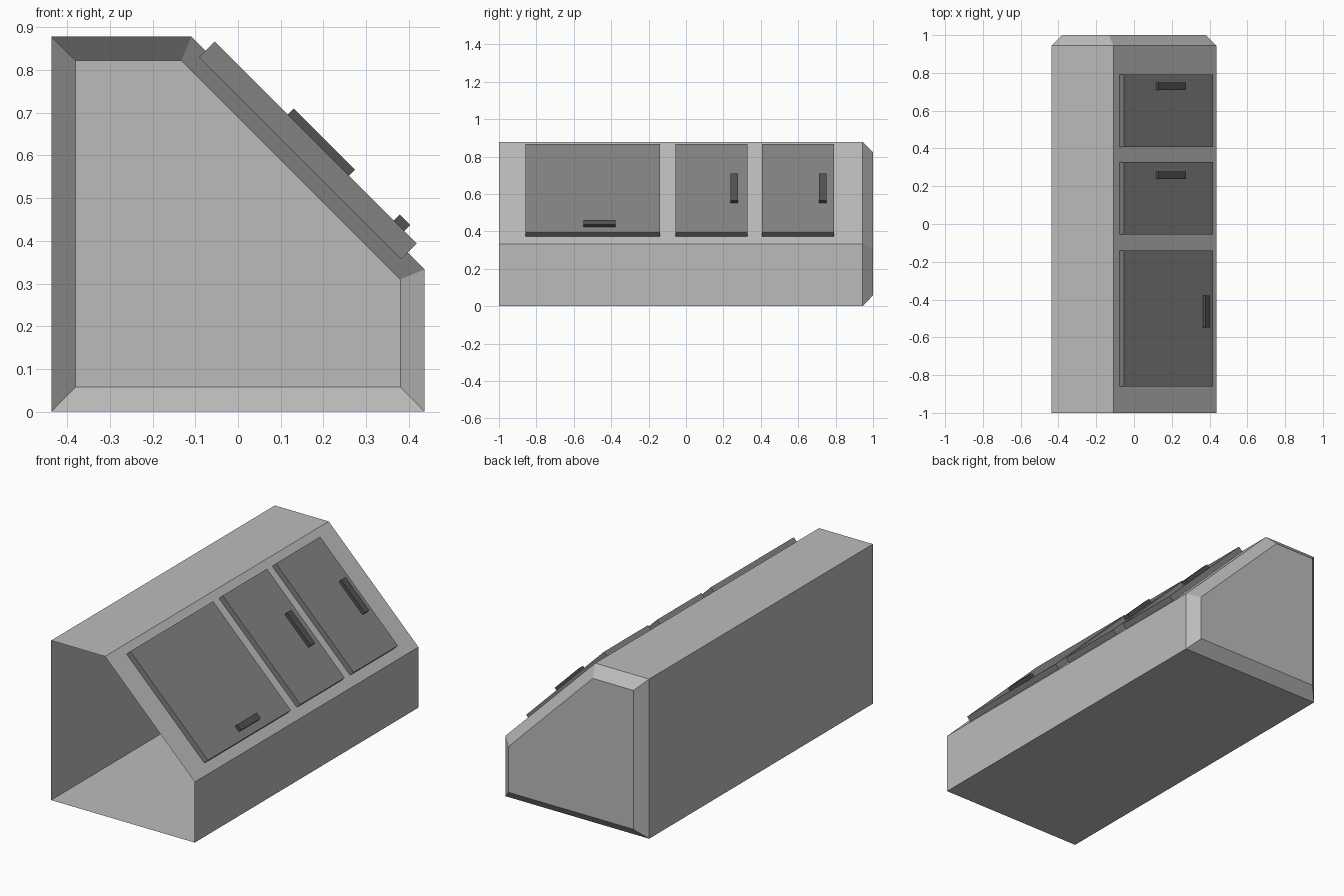
import bpy, bmesh
from mathutils import Vector

if "Cube" in bpy.data.objects:
    bpy.data.objects.remove(bpy.data.objects["Cube"])


def material(name, v):
    m = bpy.data.materials.new(name)
    m.diffuse_color = (v, v, v, 1)
    m.use_nodes = True
    m.node_tree.nodes["Principled BSDF"].inputs["Base Color"].default_value = m.diffuse_color
    return m


BODY = material("light grey", 0.5)
DOOR = material("mid grey", 0.225)
HANDLE = material("dark grey", 0.085)


def make(name, verts, faces, mat):
    bm = bmesh.new()
    vs = [bm.verts.new(v) for v in verts]
    for f in faces:
        bm.faces.new([vs[i] for i in f])
    me = bpy.data.meshes.new(name)
    bm.to_mesh(me)
    bm.free()
    me.materials.append(mat)
    ob = bpy.data.objects.new(name, me)
    bpy.context.collection.objects.link(ob)
    return ob


# Open-fronted shell: sloped profile, swept back, with a chamfered closed rear
outer = [(-0.437, 0), (0.437, 0), (0.437, 0.333), (-0.109, 0.878), (-0.437, 0.878)]
inner = [(-0.38, 0.058), (0.38, 0.058), (0.38, 0.31), (-0.133, 0.822), (-0.38, 0.822)]
rings = [(outer, -1.0), (outer, 0.944), (inner, 1.0)]
verts = [(x, y, z) for prof, y in rings for x, z in prof]
faces = []
for r in range(2):
    for i in range(5):
        j = (i + 1) % 5
        faces.append((r * 5 + i, r * 5 + 5 + i, r * 5 + 5 + j, r * 5 + j))
faces.append((14, 13, 12, 11, 10))
make("cabinet_shell", verts, faces, BODY)


# Box lying on the 45 degree slope: d = x - z (down the slope), s = x + z (outward)
def slope_box(name, d, y, s, mat):
    pts = [Vector(((b + a) / 2, c, (b - a) / 2)) for a in d for c in y for b in s]
    quads = [(0, 1, 3, 2), (4, 6, 7, 5), (0, 4, 5, 1),
             (2, 3, 7, 6), (0, 2, 6, 4), (1, 5, 7, 3)]
    ob = make(name, pts, quads, mat)
    bm = bmesh.new()
    bm.from_mesh(ob.data)
    bmesh.ops.recalc_face_normals(bm, faces=bm.faces)
    bm.to_mesh(ob.data)
    bm.free()


# Doors, each with its handle
DOWN, SIDE = (-0.58, -0.292), (-0.083, -0.034)
parts = [
    ("large", (-0.859, -0.139), SIDE, (-0.548, -0.378)),
    ("middle", (-0.056, 0.329), DOWN, (0.239, 0.279)),
    ("rear", (0.407, 0.791), DOWN, (0.71, 0.75)),
]
for label, door_y, handle_d, handle_y in parts:
    slope_box(label + "_door", (-0.921, 0.025), door_y, (0.739, 0.813), DOOR)
    slope_box(label + "_handle", handle_d, handle_y, (0.803, 0.84), HANDLE)
